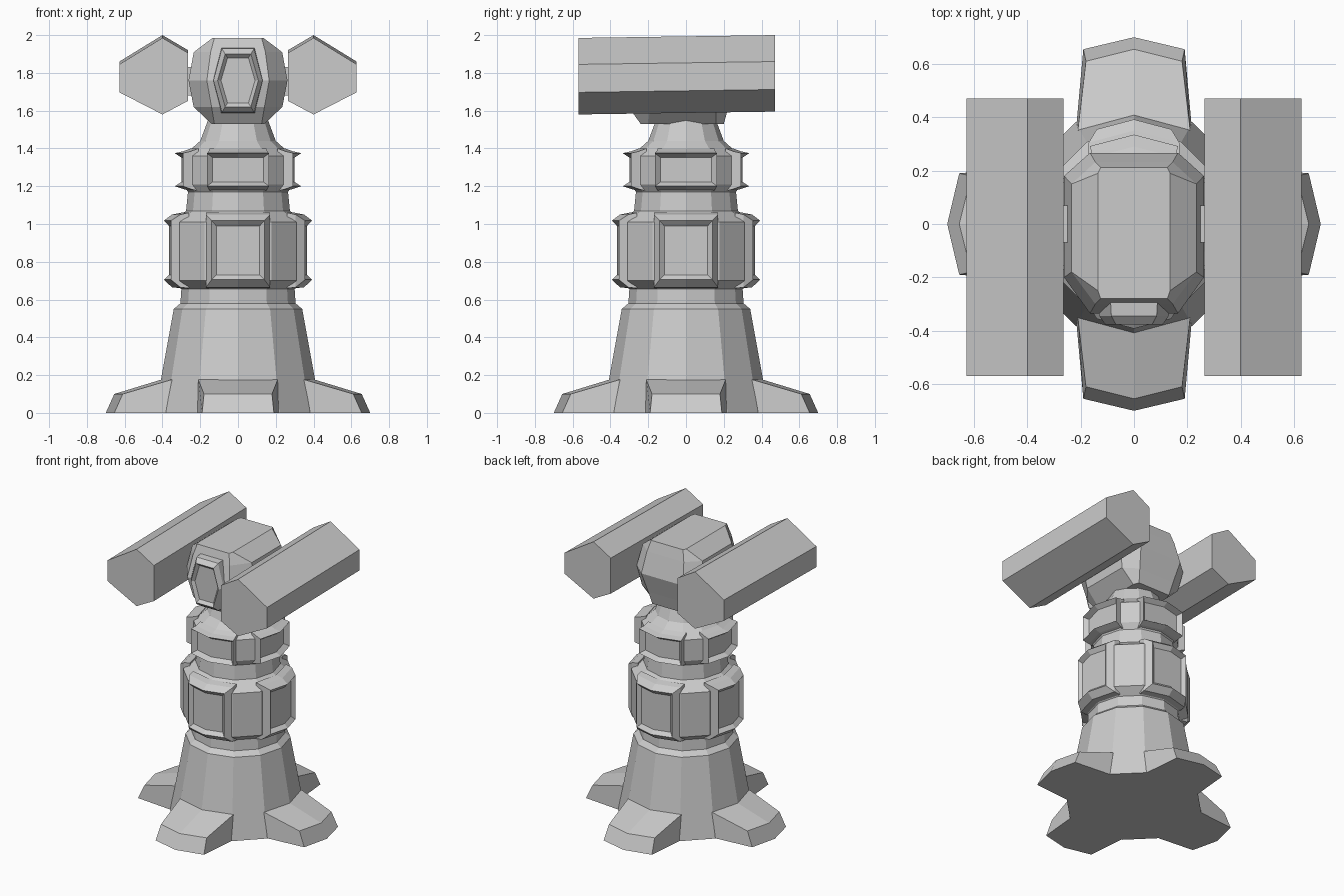
import bpy, bmesh
from math import sin, cos, pi
from mathutils import Matrix

if "Cube" in bpy.data.objects:
    bpy.data.objects.remove(bpy.data.objects["Cube"])


def loft(name, rings, rot=0.0):
    """Skin a closed solid through rings of equal point count."""
    bm = bmesh.new()
    vs = [[bm.verts.new(p) for p in ring] for ring in rings]
    n = len(vs[0])
    for a, b in zip(vs, vs[1:]):
        for i in range(n):
            j = (i + 1) % n
            bm.faces.new((a[i], a[j], b[j], b[i]))
    bm.faces.new(vs[0])
    bm.faces.new(vs[-1])
    bmesh.ops.recalc_face_normals(bm, faces=bm.faces)
    bm.transform(Matrix.Rotation(rot, 4, 'Z'))
    me = bpy.data.meshes.new(name)
    bm.to_mesh(me)
    bm.free()
    ob = bpy.data.objects.new(name, me)
    bpy.context.collection.objects.link(ob)
    return ob


def wedge_ring(lo, hi):
    """Six points of a two-facet patch facing -y; lo/hi = (half width, centre r, edge r, z)."""
    (w, c, e, z), (W, C, E, Z) = lo, hi
    return [(-w, -e, z), (0, -c, z), (w, -e, z), (W, -E, Z), (0, -C, Z), (-W, -E, Z)]


# Twelve-sided tower column
profile = [(.44, 0), (.34, .55), (.305, .58), (.30, .655), (.355, .70), (.355, 1.01),
           (.275, 1.07), (.265, 1.17), (.29, 1.21), (.29, 1.36), (.20, 1.44),
           (.185, 1.48), (.155, 1.56)]
loft("tower_column", [[(r * cos(i * pi / 6), r * sin(i * pi / 6), z) for i in range(12)]
                      for r, z in profile])

# Four feet and two tiers of framed panels, one set per side
foot = [wedge_ring((.20, .40, .34, 0), (.20, .37, .31, .182)),
        wedge_ring((.215, .44, .38, 0), (.21, .41, .355, .175)),
        wedge_ring((.19, .70, .655, 0), (.18, .655, .61, .10))]
lower = [wedge_ring((.17, .30, .26, .66), (.17, .30, .26, 1.06)),
         wedge_ring((.17, .35, .305, .665), (.17, .35, .305, 1.05)),
         wedge_ring((.14, .392, .355, .705), (.14, .392, .355, 1.018)),
         wedge_ring((.115, .366, .336, .73), (.115, .366, .336, .99))]
upper = [wedge_ring((.15, .25, .21, 1.175), (.15, .25, .21, 1.40)),
         wedge_ring((.155, .29, .25, 1.185), (.155, .29, .25, 1.385)),
         wedge_ring((.165, .335, .292, 1.2), (.165, .335, .292, 1.375)),
         wedge_ring((.135, .30, .265, 1.222), (.135, .30, .265, 1.352))]
for side, k in (("front", 0), ("right", 1), ("back", 2), ("left", 3)):
    loft("foot_" + side, foot, k * pi / 2)
    loft("lower_panel_" + side, lower, k * pi / 2)
    loft("upper_panel_" + side, upper, k * pi / 2)


# Faceted turret head: stacked eight-sided outlines
def head_ring(z, hx, fx, front, front_side, back_side, back):
    return [(-fx, front, z), (fx, front, z), (hx, front_side, z), (hx, back_side, z),
            (fx, back, z), (-fx, back, z), (-hx, back_side, z), (-hx, front_side, z)]


loft("turret_head", [
    head_ring(1.53, .14, .125, -.24, -.20, .16, .20),
    head_ring(1.62, .235, .14, -.305, -.19, .16, .225),
    head_ring(1.76, .262, .165, -.335, -.20, .18, .267),
    head_ring(1.91, .234, .145, -.30, -.18, .15, .232),
    head_ring(1.985, .135, .125, -.28, -.25, .19, .212)])


# Six-sided sensor housing on the front of the head
def sensor_ring(y, top, mid, h):
    z = 1.76
    return [(-top, y, z - h), (top, y, z - h), (mid, y, z),
            (top, y, z + h), (-top, y, z + h), (-mid, y, z)]


loft("front_sensor", [sensor_ring(-.25, .09, .135, .175), sensor_ring(-.345, .085, .13, .168),
                      sensor_ring(-.376, .068, .108, .14), sensor_ring(-.355, .055, .09, .12)])

# Axle joining the head to both launcher pods
loft("pod_axle", [[(x, -.07, 1.68), (x, .07, 1.68), (x, .07, 1.83), (x, -.07, 1.83)]
                  for x in (-.3, .3)])

# Six-sided launcher pods, tipped very slightly
section = [(.40, 1.985), (.628, 1.845), (.628, 1.697), (.40, 1.58), (.264, 1.652), (.264, 1.905)]
for side, s in (("right", 1), ("left", -1)):
    loft("launcher_pod_" + side, [[(s * x, y, z + dz) for x, z in section]
                                  for y, dz in ((-.57, 0), (.47, .015))])
